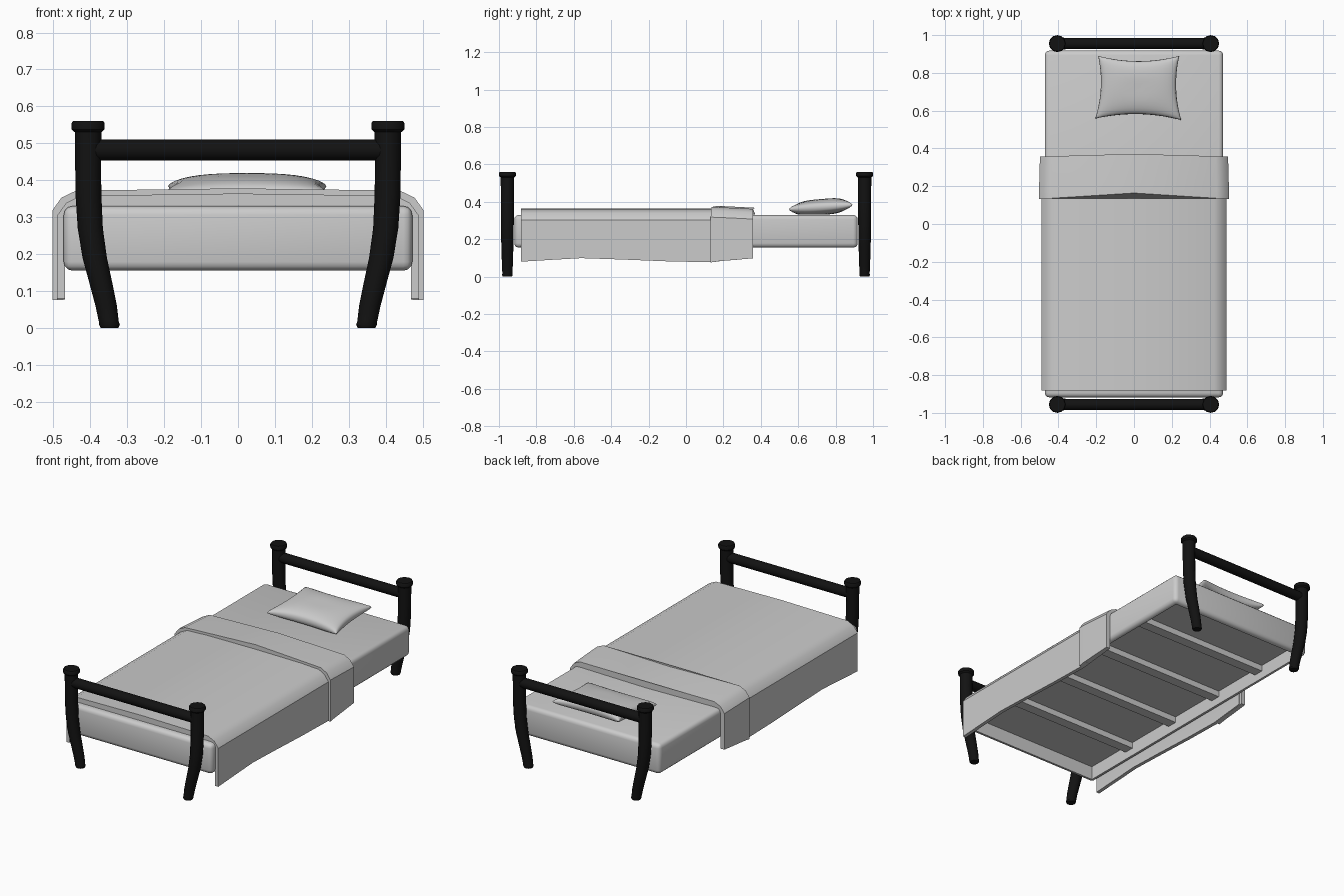
import bpy, bmesh, math
from mathutils import Vector

if "Cube" in bpy.data.objects:
    bpy.data.objects.remove(bpy.data.objects["Cube"])

black = bpy.data.materials.new("black_metal")
black.diffuse_color = (0.006, 0.006, 0.006, 1)
black.use_nodes = True
black.node_tree.nodes["Principled BSDF"].inputs["Base Color"].default_value = black.diffuse_color


def finish(name, bm, mat=None, angle=35):
    bmesh.ops.recalc_face_normals(bm, faces=bm.faces)
    me = bpy.data.meshes.new(name)
    bm.to_mesh(me)
    bm.free()
    ob = bpy.data.objects.new(name, me)
    bpy.context.collection.objects.link(ob)
    if mat:
        me.materials.append(mat)
    bpy.ops.object.select_all(action='DESELECT')
    ob.select_set(True)
    bpy.context.view_layer.objects.active = ob
    bpy.ops.object.shade_smooth_by_angle(angle=math.radians(angle))
    return ob


def loft(name, rings, mat=None, angle=35):
    """Skin closed rings of points and cap both ends."""
    bm = bmesh.new()
    vs = [[bm.verts.new(p) for p in r] for r in rings]
    n = len(vs[0])
    for a, b in zip(vs, vs[1:]):
        for i in range(n):
            j = (i + 1) % n
            bm.faces.new((a[i], a[j], b[j], b[i]))
    bm.faces.new(vs[0])
    bm.faces.new(vs[-1])
    return finish(name, bm, mat, angle)


def box(bm, lo, hi):
    vs = bmesh.ops.create_cube(bm, size=1)['verts']
    for v in vs:
        v.co = Vector([lo[k] if v.co[k] < 0 else hi[k] for k in range(3)])


# Bed posts: curved, tapered legs with a flat knob (z, centre x, radius)
POST = [(0, .348, .024), (.008, .348, .028), (.018, .350, .027), (.06, .357, .029),
        (.12, .371, .031), (.19, .388, .033), (.27, .400, .034), (.36, .405, .035),
        (.45, .406, .035), (.53, .406, .036), (.538, .406, .045), (.554, .406, .045),
        (.56, .406, .041)]
SIDES = 12
for sy, end in ((-1, "front"), (1, "back")):
    for sx, side in ((-1, "left"), (1, "right")):
        rings = [[(sx * x + r * math.cos(2 * math.pi * i / SIDES),
                   sy * .955 + r * math.sin(2 * math.pi * i / SIDES), z)
                  for i in range(SIDES)] for z, x, r in POST]
        loft(f"{end}_{side}_post", rings, black)
    # Cross rail between the posts
    rings = [[(x, sy * .955 + .029 * math.cos(2 * math.pi * i / SIDES),
               .482 + .028 * math.sin(2 * math.pi * i / SIDES))
              for i in range(SIDES)] for x in (-.40, .40)]
    loft(f"{end}_rail", rings, black)

# Mattress: rounded box, hollow underneath
bm = bmesh.new()
box(bm, (-.472, -.918, .155), (.472, .918, .33))
bmesh.ops.bevel(bm, geom=bm.edges[:], offset=.024, segments=3, profile=.5, affect='EDGES')
bottom = min(bm.faces, key=lambda f: (round(f.calc_center_median().z, 4), -f.calc_area()))
bmesh.ops.inset_region(bm, faces=[bottom], thickness=.008)
ext = bmesh.ops.extrude_face_region(bm, geom=[bottom])
bmesh.ops.translate(bm, vec=(0, 0, .08),
                    verts=[g for g in ext['geom'] if isinstance(g, bmesh.types.BMVert)])
if bottom.is_valid:
    bmesh.ops.delete(bm, geom=[bottom], context='FACES_ONLY')
finish("mattress", bm)

# Slats under the mattress
bm = bmesh.new()
for y in (-.57, -.2, .17, .54):
    box(bm, (-.445, y - .03, .2), (.445, y + .03, .238))
finish("slats", bm)


def cover_ring(y, bend, w, top, hem, inner):
    """Upside-down U section draped over the mattress."""
    def half(w, top):
        return [(w, hem), (w, top - .06), (w - .025, top - .025), (w - .065, top - .006)]
    out = half(w, top)
    inn = [(inner, hem), (inner, .30), (inner - .012, .322), (inner - .035, .331)]
    pts = out + [(0, top)] + [(-x, z) for x, z in out[::-1]]
    pts += [(-x, z) for x, z in inn] + [(0, .331)] + inn[::-1]
    return [(x, y + bend * (1 - abs(x) / w), z) for x, z in pts]


# Blanket with a slightly wavy hem (y, hem height)
loft("blanket", [cover_ring(y, 0, .49, .364, hem, .469) for y, hem in
                 ((-.882, .08), (-.72, .09), (-.56, .099), (-.35, .092),
                  (-.1, .082), (.13, .077), (.34, .1))])

# Folded-back top band of the blanket
loft("blanket_fold", [cover_ring(.132, .032, .503, .378, .076, .472),
                      cover_ring(.17, .028, .503, .377, .082, .472),
                      cover_ring(.357, .014, .498, .368, .098, .472)])

# Pillow: two puffed sheets with pinched edges and pointed corners
N = 18
bm = bmesh.new()
C = [Vector(c) for c in ((-.205, .558), (.25, .55), (.24, .89), (-.19, .89))]


def pillow_point(i, j, s):
    u, v = math.sin(math.pi * (i / N - .5)), math.sin(math.pi * (j / N - .5))
    a, b = (u + 1) / 2, (v + 1) / 2
    p = (C[0] * (1 - a) + C[1] * a) * (1 - b) + (C[3] * (1 - a) + C[2] * a) * b
    p.x -= .022 * u * (1 - v * v)
    p.y -= .028 * v * (1 - u * u)
    puff = (max(0, 1 - u * u) * max(0, 1 - v * v)) ** .33
    mid = .372 + .012 * v
    h = .047 * puff * (1 - .1 * math.exp(-(u * u + v * v) * 5))
    z = mid + h if s > 0 else max(.331, mid - h)
    return (p.x, p.y, z)


for s in (1, -1):
    g = [[bm.verts.new(pillow_point(i, j, s)) for j in range(N + 1)] for i in range(N + 1)]
    for i in range(N):
        for j in range(N):
            bm.faces.new((g[i][j], g[i + 1][j], g[i + 1][j + 1], g[i][j + 1]))
bmesh.ops.remove_doubles(bm, verts=bm.verts, dist=.0002)
finish("pillow", bm, angle=70)
